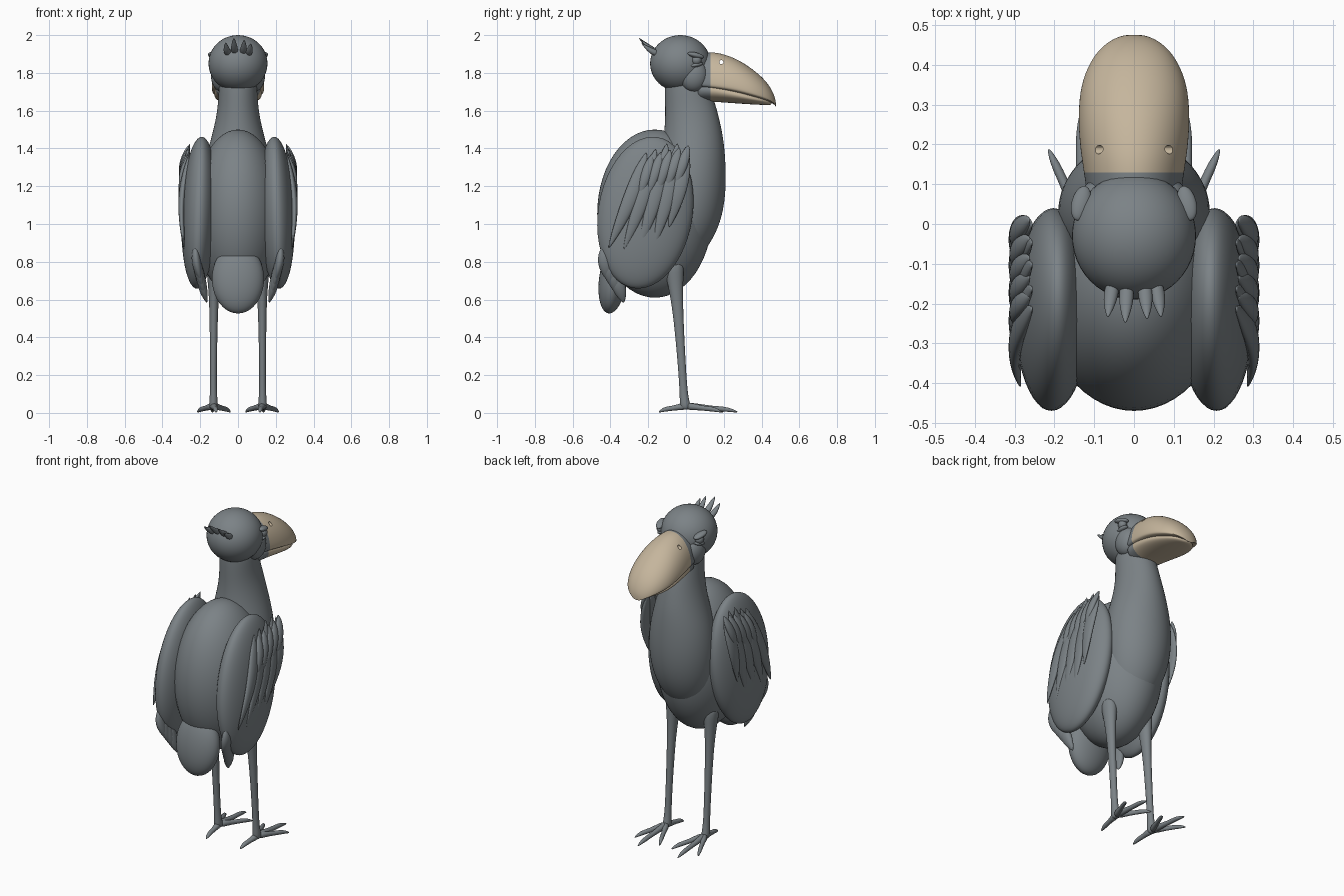
import bpy, bmesh, math
from mathutils import Vector

if "Cube" in bpy.data.objects:
    bpy.data.objects.remove(bpy.data.objects["Cube"])


def material(name, rgb):
    m = bpy.data.materials.new(name)
    m.use_nodes = True
    m.diffuse_color = (*rgb, 1)
    m.node_tree.nodes["Principled BSDF"].inputs["Base Color"].default_value = (*rgb, 1)
    return m


GREY = material("slate grey plumage", (0.2, 0.225, 0.24))
HORN = material("pale horn", (0.56, 0.465, 0.335))


def ellipsoid(name, center, radii, rot=(0, 0, 0), seg=40):
    bpy.ops.mesh.primitive_uv_sphere_add(segments=seg, ring_count=seg // 2, location=center,
                                         rotation=[math.radians(a) for a in rot])
    ob = bpy.context.object
    ob.name = name
    ob.scale = radii
    ob.data.materials.append(GREY)
    bpy.ops.object.shade_smooth()
    return ob


def loft(name, rings, axis="z", sides=16, under=1.0, levels=2):
    """Skin rings (x, y, z, a, b): a runs along x, b along y (axis z) or z (axis y)."""
    bm = bmesh.new()
    loops = []
    for x, y, z, a, b in rings:
        loop = []
        for i in range(sides):
            t = math.tau * i / sides
            u, v = 1.025 * a * math.cos(t), 1.025 * b * math.sin(t)
            if v < 0:
                v *= under
            loop.append(bm.verts.new((x + u, y + v, z) if axis == "z" else (x + u, y, z + v)))
        loops.append(loop)
    for lo, hi in zip(loops, loops[1:]):
        for i in range(sides):
            j = (i + 1) % sides
            bm.faces.new((lo[i], lo[j], hi[j], hi[i]))
    bm.faces.new(loops[0])
    bm.faces.new(loops[-1])
    bmesh.ops.recalc_face_normals(bm, faces=bm.faces)
    for f in bm.faces:
        f.smooth = True
    me = bpy.data.meshes.new(name)
    bm.to_mesh(me)
    bm.free()
    ob = bpy.data.objects.new(name, me)
    bpy.context.collection.objects.link(ob)
    me.materials.append(GREY)
    sub = ob.modifiers.new("smooth", "SUBSURF")
    sub.levels = sub.render_levels = levels
    return ob


def feather(name, start, end, a, b, bulge=(0, 0, 0), axis="z", fullest=0.5):
    """Flattened plume, pointed at both ends and bowed by bulge."""
    start, end, bulge = Vector(start), Vector(end), Vector(bulge)
    rings = []
    for i in range(9):
        t = i / 8
        k = max(0.08, math.sin(math.pi * t ** (math.log(0.5) / math.log(fullest))) ** 0.7)
        p = start.lerp(end, t) + bulge * math.sin(math.pi * t)
        rings.append((*p, a * k, b * k))
    return loft(name, rings, axis, sides=10, levels=1)


# Torso, then neck and breast in one sweep
ellipsoid("torso", (0, -0.165, 1.055), (0.235, 0.305, 0.445), seg=56)
loft("neck_and_breast", [
    (0, 0.0, 1.82, 0.095, 0.11), (0, 0.01, 1.70, 0.102, 0.122),
    (0, 0.025, 1.62, 0.107, 0.135), (0, 0.035, 1.54, 0.12, 0.145),
    (0, 0.04, 1.44, 0.145, 0.16), (0, 0.035, 1.32, 0.18, 0.175),
    (0, 0.03, 1.18, 0.195, 0.182), (0, 0.015, 1.04, 0.185, 0.178),
    (0, -0.01, 0.92, 0.155, 0.155), (0, -0.04, 0.82, 0.1, 0.11), (0, -0.06, 0.77, 0.03, 0.04)])

# Tail
ellipsoid("tail", (0, -0.385, 0.71), (0.138, 0.075, 0.185), (-8, 0, 0))

# Head and crest
ellipsoid("head", (0, -0.03, 1.85), (0.156, 0.16, 0.15), seg=48)
for i, (x, tip, top) in enumerate([(-0.06, -0.235, 1.96), (-0.02, -0.25, 1.985),
                                   (0.03, -0.24, 1.975), (0.062, -0.235, 1.955)]):
    feather(f"crest_feather_{i + 1}", (x * 0.85, -0.13, 1.9), (x * 1.1, tip, top),
            0.019, 0.019, (0, 0, -0.012), "y", 0.4)

# Upper bill: feathered grey base, then horn
upper = loft("upper_bill", [
    (0, 0.05, 1.74, 0.115, 0.165), (0, 0.09, 1.738, 0.12, 0.17),
    (0, 0.13, 1.735, 0.126, 0.174), (0, 0.17, 1.73, 0.132, 0.176),
    (0, 0.22, 1.722, 0.138, 0.17), (0, 0.28, 1.71, 0.14, 0.158),
    (0, 0.35, 1.69, 0.134, 0.132), (0, 0.41, 1.672, 0.11, 0.1),
    (0, 0.45, 1.655, 0.078, 0.065), (0, 0.472, 1.635, 0.04, 0.035),
    (0, 0.476, 1.62, 0.012, 0.02)], "y", under=0.16)
lower = loft("lower_bill", [
    (0, 0.05, 1.71, 0.105, 0.062), (0, 0.09, 1.71, 0.112, 0.062),
    (0, 0.13, 1.708, 0.117, 0.061), (0, 0.17, 1.703, 0.122, 0.057),
    (0, 0.26, 1.685, 0.128, 0.046), (0, 0.35, 1.665, 0.118, 0.032),
    (0, 0.42, 1.65, 0.08, 0.02), (0, 0.455, 1.64, 0.03, 0.012)], "y")
for bill in (upper, lower):
    bill.data.materials.append(HORN)
    for f in bill.data.polygons:
        f.material_index = 1 if f.center.y > 0.13 else 0

# Nostrils bored through the upper bill
bpy.ops.mesh.primitive_cylinder_add(vertices=16, radius=0.011, depth=0.5,
                                    location=(0, 0.187, 1.857), rotation=(0, math.pi / 2, 0))
cutter = bpy.context.object
cutter.name = "nostril_cutter"
cutter.data.materials.append(HORN)
cutter.hide_render = True
cutter.hide_set(True)
bore = upper.modifiers.new("nostrils", "BOOLEAN")
bore.operation = "DIFFERENCE"
bore.object = cutter

for side, s in (("left", 1), ("right", -1)):
    # Cheek, eye and lids
    ellipsoid(f"{side}_cheek", (s * 0.085, 0.04, 1.785), (0.058, 0.075, 0.085))
    ellipsoid(f"{side}_eye", (s * 0.13, 0.056, 1.868), (0.024, 0.026, 0.026), seg=24)
    ellipsoid(f"{side}_brow", (s * 0.133, 0.052, 1.893), (0.024, 0.046, 0.015), (-14, 0, s * 14), 24)
    ellipsoid(f"{side}_lower_lid", (s * 0.128, 0.055, 1.843), (0.02, 0.036, 0.012), (12, 0, s * 14), 24)

    # Folded wing
    ellipsoid(f"{side}_wing", (s * 0.205, -0.215, 1.06), (0.095, 0.25, 0.405), (-9, s * -2, 0), 48)

    # Long flight feathers over the wing: top y, top z, bottom y, bottom z
    long_feathers = [(-0.21, 1.38, -0.41, 0.87), (-0.16, 1.40, -0.33, 0.86),
                     (-0.10, 1.43, -0.25, 0.86), (-0.045, 1.43, -0.17, 0.88),
                     (0.0, 1.41, -0.09, 0.98)]
    for i, (ty, tz, by, bz) in enumerate(long_feathers):
        feather(f"{side}_flight_feather_{i + 1}", (s * 0.255, ty, tz), (s * 0.285, by, bz),
                0.019, 0.044, (s * 0.028, 0.012, 0), "z", 0.42)

    # Short covert feathers on the shoulder
    for i in range(5):
        y = -0.2 + 0.048 * i
        feather(f"{side}_covert_{i + 1}", (s * 0.262, y + 0.02, 1.37 + 0.012 * i),
                (s * 0.295, y - 0.05, 1.12 + 0.015 * i), 0.018, 0.03, (s * 0.018, 0, 0), "z", 0.4)

    # Trailing feathers under the wing
    for i in range(4):
        feather(f"{side}_trailing_feather_{i + 1}",
                (s * (0.225 - 0.01 * i), -0.43 + 0.02 * i, 0.9 - 0.04 * i),
                (s * (0.195 - 0.01 * i), -0.405 + 0.025 * i, 0.69 - 0.036 * i),
                0.025, 0.04, (s * 0.01, -0.01, 0))

    # Leg, thick at the thigh and slim at the ankle
    loft(f"{side}_leg", [
        (s * 0.125, -0.065, 0.82, 0.05, 0.06), (s * 0.127, -0.06, 0.72, 0.036, 0.046),
        (s * 0.128, -0.048, 0.6, 0.025, 0.032), (s * 0.129, -0.036, 0.45, 0.021, 0.025),
        (s * 0.13, -0.022, 0.25, 0.018, 0.021), (s * 0.13, -0.012, 0.1, 0.018, 0.021),
        (s * 0.13, -0.006, 0.05, 0.024, 0.028), (s * 0.13, 0, 0.015, 0.02, 0.028)], sides=12)

    # Toes, ending in sharp claws
    toes = [("middle", 0.135, 0.275), ("outer", 0.215, 0.19), ("inner", 0.04, 0.2), ("hind", 0.115, -0.145)]
    for toe, tx, ty in toes:
        rings = []
        for t, z, r in ((0, 0.035, 0.023), (0.25, 0.032, 0.017), (0.5, 0.024, 0.013),
                        (0.72, 0.021, 0.014), (0.88, 0.014, 0.01), (1, 0.004, 0.003)):
            rings.append((s * (0.13 + (tx - 0.13) * t), ty * t, z, r, r))
        loft(f"{side}_{toe}_toe", rings, "y", sides=10, levels=1)
